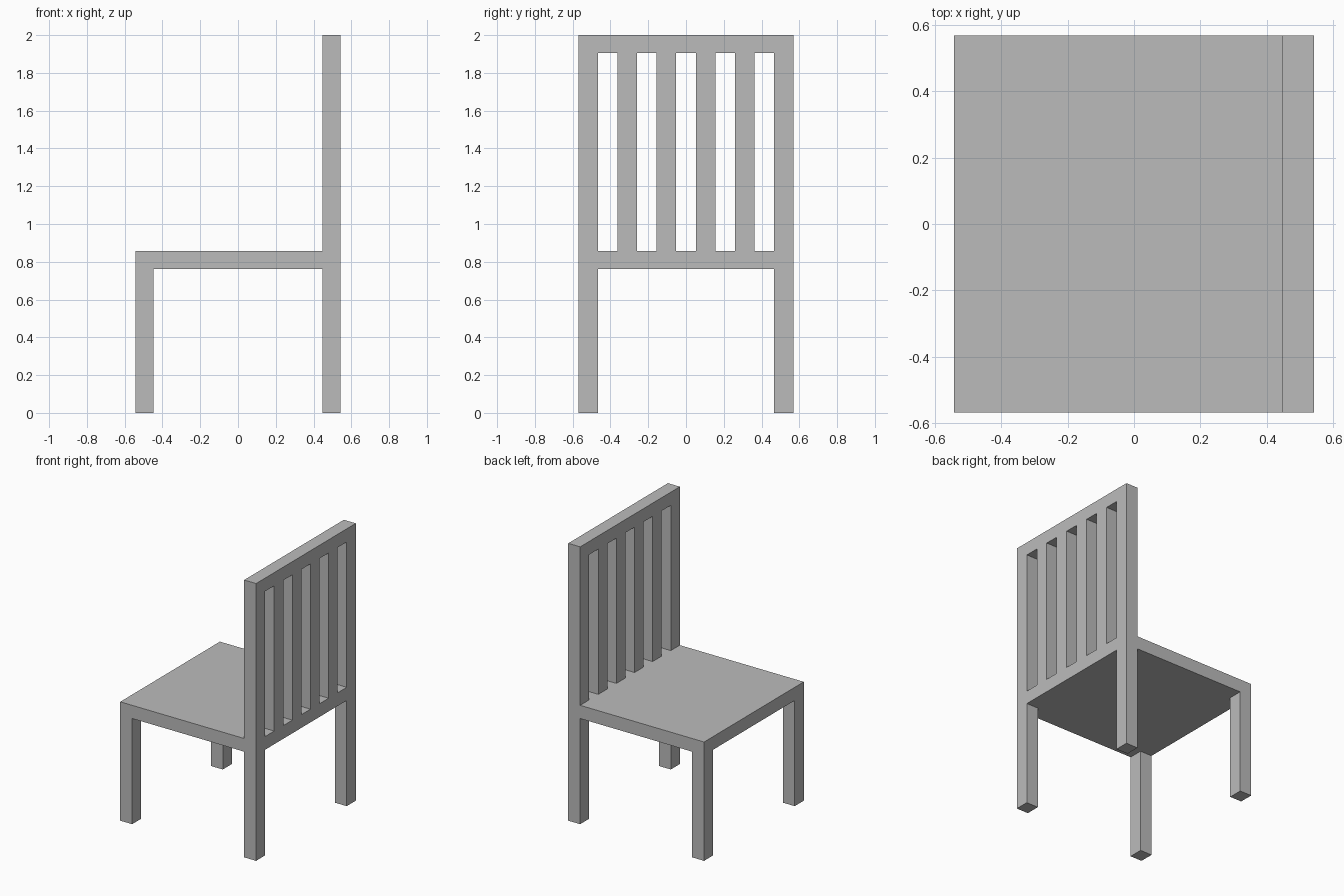
import bpy

cube = bpy.data.objects.get("Cube")
if cube:
    bpy.data.objects.remove(cube, do_unlink=True)

# Overall proportions
HALF_X, HALF_Y, HEIGHT = 0.542, 0.568, 2.0
BAR = HEIGHT / 21             # thickness of seat, rail and posts
STRIP = 2 * HALF_Y / 11       # width of each post, slat and gap
SEAT_LOW = 8 * BAR
SEAT_TOP = 9 * BAR
RAIL_LOW = HEIGHT - BAR
BACK_X = HALF_X - BAR         # inner face of the backrest

grey = bpy.data.materials.new("plain_grey")
grey.use_nodes = True
colour = (0.5, 0.5, 0.5, 1)
grey.diffuse_color = colour
grey.node_tree.nodes["Principled BSDF"].inputs["Base Color"].default_value = colour


def box(name, x, y, z):
    """Add a flat-faced box spanning the given (low, high) ranges."""
    spans = (x, y, z)
    bpy.ops.mesh.primitive_cube_add(size=1, location=[(a + b) / 2 for a, b in spans])
    obj = bpy.context.object
    obj.name = name
    obj.scale = [b - a for a, b in spans]
    bpy.ops.object.transform_apply(location=False, rotation=False, scale=True)
    obj.data.materials.append(grey)
    return obj


def strip(i):
    """Range along y of the i-th strip across the width."""
    return (-HALF_Y + i * STRIP, -HALF_Y + (i + 1) * STRIP)


full_y = (-HALF_Y, HALF_Y)
front_x = (-HALF_X, -BACK_X)
back_x = (BACK_X, HALF_X)

# Seat slab
box("seat", (-HALF_X, HALF_X), full_y, (SEAT_LOW, SEAT_TOP))

# Four legs
for side, i in (("right", 0), ("left", 10)):
    box(f"front_leg_{side}", front_x, strip(i), (0, SEAT_LOW))
    box(f"back_leg_{side}", back_x, strip(i), (0, SEAT_LOW))

# Backrest posts and slats on every other strip
for i in range(0, 11, 2):
    name = "back_post" if i in (0, 10) else "back_slat"
    box(f"{name}_{i // 2}", back_x, strip(i), (SEAT_TOP, RAIL_LOW))

# Top rail
box("top_rail", back_x, full_y, (RAIL_LOW, HEIGHT))
